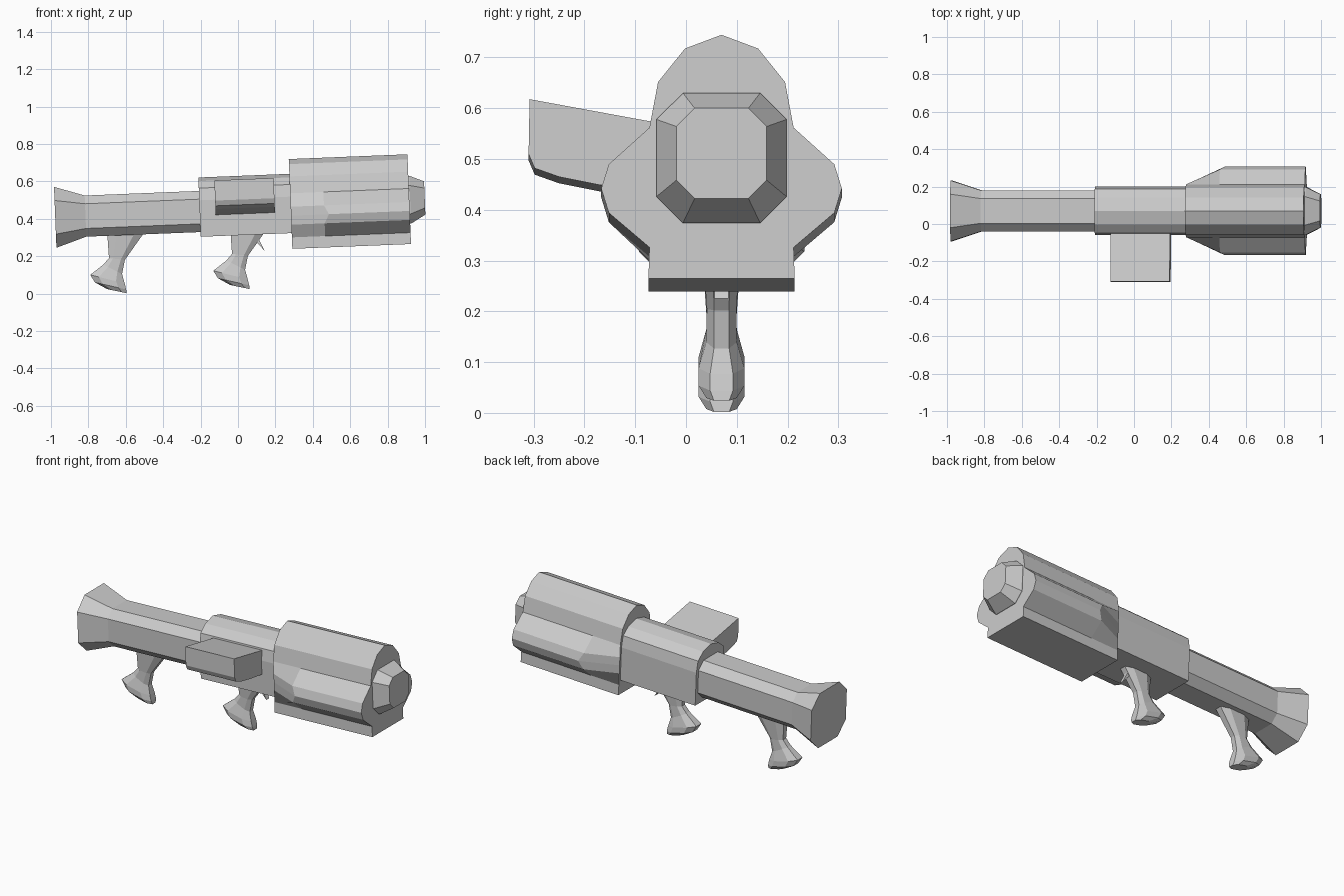
import bpy, bmesh, math
from mathutils import Matrix, Vector

if "Cube" in bpy.data.objects:
    bpy.data.objects.remove(bpy.data.objects["Cube"])

YC = 0.07  # centre plane of the launcher
# barrel frame: local x along the barrel, z up, slightly tilted
TILT = Matrix.Translation((0, YC, 0.447)) @ Matrix.Rotation(-math.radians(2.3), 4, 'Y')
UPRIGHT = Matrix.Translation((0, YC, 0))


def loft(name, rings, frame):
    """Skin a list of equal-length point rings and cap both ends."""
    bm = bmesh.new()
    vr = [[bm.verts.new(frame @ Vector(p)) for p in r] for r in rings]
    n = len(vr[0])
    for a, b in zip(vr, vr[1:]):
        for i in range(n):
            j = (i + 1) % n
            bm.faces.new((a[i], a[j], b[j], b[i]))
    bm.faces.new(vr[0][::-1])
    bm.faces.new(vr[-1])
    bmesh.ops.recalc_face_normals(bm, faces=bm.faces)
    me = bpy.data.meshes.new(name)
    bm.to_mesh(me)
    bm.free()
    ob = bpy.data.objects.new(name, me)
    bpy.context.collection.objects.link(ob)
    return ob


def octagon(x, r, c, z0=0.0):
    pts = [(r, -c), (r, c), (c, r), (-c, r), (-r, c), (-r, -c), (-c, -r), (c, -r)]
    return [(x, y, z + z0) for y, z in pts]


def mirrored(x, half):
    """Closed section from a half outline running top centre to bottom."""
    left = [(-y, z) for y, z in reversed(half) if y > 0]
    return [(x, y, z) for y, z in half + left]


# rear tube with flared exhaust
loft("rear_tube", [octagon(-0.978, 0.163, 0.09), octagon(-0.816, 0.11, 0.066),
                   octagon(-0.15, 0.11, 0.066)], TILT)

# receiver: rounded top, straight sides
mid = [(0, 0.182), (0.072, 0.163), (0.118, 0.125), (0.13, 0.06), (0.13, -0.135)]
loft("receiver", [mirrored(-0.205, mid), mirrored(0.3, mid)], TILT)

# front housing with side bulges that taper into the body at the rear
top = [(0, 0.261), (0.072, 0.234), (0.125, 0.168), (0.142, 0.078)]
bulge = [(0.222, 0.006), (0.237, -0.042), (0.222, -0.09)]
base = [(0.142, -0.158), (0.144, -0.219)]
full = top + bulge + base
slim = top + [(0.142, z) for y, z in bulge] + base
rings = [mirrored(0.282, slim), mirrored(0.46, full), mirrored(0.917, full)]
# the bulge tip reaches a little further forward than its shoulders
tip = max(range(len(full)), key=lambda i: full[i][0])
for i in (tip, len(rings[1]) - tip):
    x, y, z = rings[1][i]
    rings[1][i] = (x + 0.025, y, z)
loft("front_housing", rings, TILT)

# muzzle
loft("muzzle", [octagon(0.86, 0.128, 0.076, 0.018), octagon(0.922, 0.128, 0.076, 0.018),
                octagon(1.0, 0.089, 0.053, 0.024)], TILT)

# sight box on the -y side
sight = [(-0.09, 0.11), (-0.378, 0.163), (-0.38, 0.055), (-0.368, 0.027),
         (-0.32, 0.01), (-0.24, -0.006), (-0.09, -0.027)]
loft("side_sight", [[(x, y, z) for y, z in sight] for x in (-0.12, 0.197)], TILT)


# grips: rings given by back point, front point and half width
GRIP = [((-0.70, 0.335), (-0.495, 0.335), 0.04),
        ((-0.69, 0.19), (-0.605, 0.18), 0.029),
        ((-0.72, 0.155), (-0.62, 0.105), 0.03),
        ((-0.79, 0.10), (-0.606, 0.055), 0.045),
        ((-0.765, 0.06), (-0.598, 0.022), 0.045),
        ((-0.70, 0.024), (-0.595, 0.002), 0.03)]


def grip(name, dx, dz):
    rings = []
    for (xb, zb), (xf, zf), w in GRIP:
        ring = []
        for t, k in ((0, -.5), (.25, -1), (.75, -1), (1, -.5), (1, .5), (.75, 1), (.25, 1), (0, .5)):
            ring.append((xb + (xf - xb) * t + dx, k * w, zb + (zf - zb) * t + dz))
        rings.append(ring)
    loft(name, rings, UPRIGHT)


grip("rear_grip", 0, 0)
grip("front_grip", 0.658, 0.022)

# trigger
trig = [(0.08, 0.33), (0.10, 0.275), (0.145, 0.225), (0.115, 0.285), (0.12, 0.33)]
loft("trigger", [[(x, y, z) for x, z in trig] for y in (-0.014, 0.014)], UPRIGHT)
